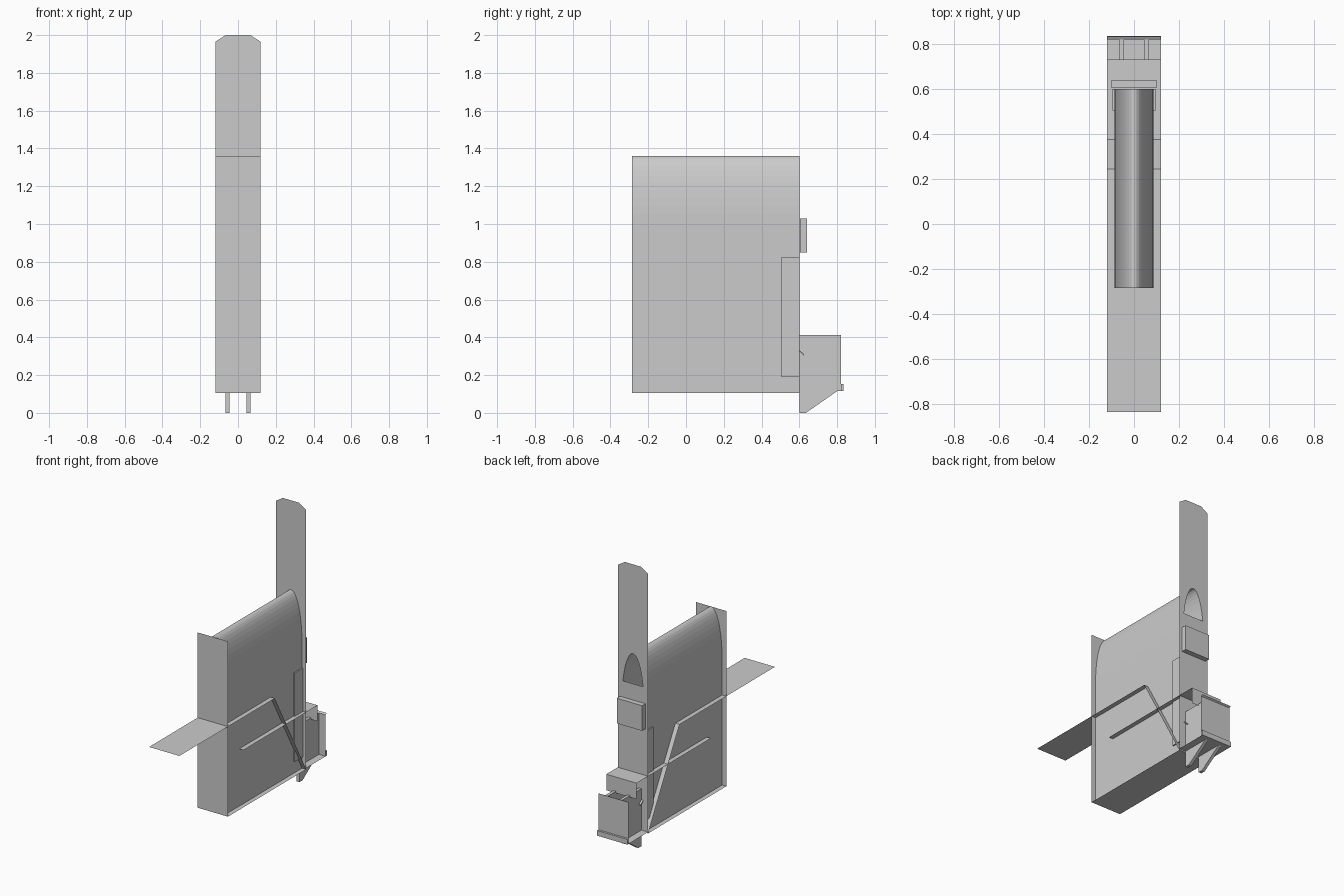
import bpy, bmesh, math

if "Cube" in bpy.data.objects:
    bpy.data.objects.remove(bpy.data.objects["Cube"])

grey = bpy.data.materials.new("plain_grey")
grey.diffuse_color = (0.6, 0.6, 0.6, 1)
grey.use_nodes = True
grey.node_tree.nodes["Principled BSDF"].inputs["Base Color"].default_value = grey.diffuse_color

W = 0.12              # half width of the sheets
FRONT, BACK = -0.285, 0.6
BASE = 0.105


def finish(name, bm):
    bmesh.ops.recalc_face_normals(bm, faces=bm.faces)
    me = bpy.data.meshes.new(name)
    bm.to_mesh(me)
    bm.free()
    me.materials.append(grey)
    ob = bpy.data.objects.new(name, me)
    bpy.context.collection.objects.link(ob)
    return ob


def box(name, x, y, z):
    """Box from (low, high) pairs."""
    bm = bmesh.new()
    bmesh.ops.create_cube(bm, size=1)
    for v in bm.verts:
        for i, (lo, hi) in enumerate((x, y, z)):
            v.co[i] = hi if v.co[i] > 0 else lo
    return finish(name, bm)


def sheet(name, path, half=W):
    """Thin folded sheet: a (y, z) path swept across the width."""
    bm = bmesh.new()
    rows = [[bm.verts.new((x, y, z)) for x in (-half, half)] for y, z in path]
    for a, b in zip(rows, rows[1:]):
        bm.faces.new((a[0], a[1], b[1], b[0]))
    return finish(name, bm)


def side_plate(name, profile, x0, x1):
    """(y, z) profile extruded between two x positions."""
    bm = bmesh.new()
    f = bm.faces.new([bm.verts.new((x0, y, z)) for y, z in profile])
    ext = bmesh.ops.extrude_face_region(bm, geom=[f])["geom"]
    for v in ext:
        if isinstance(v, bmesh.types.BMVert):
            v.co.x = x1
    return finish(name, bm)


def arch(spring, t):
    return 0.087 * math.cos(t), spring + (1.36 - spring) * math.sin(t)


# Main body: open tube with a tall rounded top
SPRING = 1.0
N = 24
profile = [(0.087, BASE)] + [arch(SPRING, math.pi * i / N) for i in range(N + 1)]
profile.append((-0.087, BASE))
bm = bmesh.new()
rings = [[bm.verts.new((x, y, z)) for y in (FRONT, BACK)] for x, z in profile]
for a, b in zip(rings, rings[1:]):
    bm.faces.new((a[0], a[1], b[1], b[0]))
finish("arched_body", bm)

# Tall back plate with clipped corners and an arched opening
t0 = math.asin((1.145 - SPRING) / (1.36 - SPRING))
hole = [arch(SPRING, t0 + (math.pi - 2 * t0) * i / 18) for i in range(19)]
outline = [(-W, BASE), (W, BASE), (W, 1.965), (0.065, 2.0), (-0.065, 2.0), (-W, 1.965)]
bm = bmesh.new()
edges = []
for loop in (outline, hole):
    vs = [bm.verts.new((x, BACK, z)) for x, z in loop]
    edges += [bm.edges.new((vs[i - 1], vs[i])) for i in range(len(vs))]
bmesh.ops.triangle_fill(bm, use_beauty=True, edges=edges, normal=(0, 1, 0))
finish("back_plate", bm)

# Front plate and floor
sheet("front_plate", [(FRONT, BASE), (FRONT, 1.36)])
sheet("floor", [(FRONT, BASE), (BACK, BASE)])

# Front flap running through the body, then sloping down to the back
sheet("front_flap_and_ramp", [(-0.835, 0.75), (0.245, 0.75), (BACK, BASE)])

# Lower shelf with a hood folded down behind the back plate
sheet("shelf_and_hood", [(-0.11, 0.515), (0.73, 0.515), (0.73, 0.40)])

# Inner block and rear block
box("inner_block", (-0.096, 0.096), (0.505, BACK), (0.19, 0.825))
box("rear_block", (-0.1, 0.1), (0.603, 0.64), (0.85, 1.03))

# Rear tray: floor, lip and upright panel with a turned-out top edge
sheet("tray_floor", [(BACK, 0.115), (0.835, 0.115)])
box("tray_lip", (-W, W), (0.82, 0.835), (0.115, 0.152))
sheet("tray_panel", [(0.82, 0.115), (0.82, 0.412), (0.833, 0.42)])

# Pair of side brackets that form the tray walls and the feet
bracket = [(BACK, 0), (0.635, 0), (0.8, 0.115), (0.82, 0.115), (0.82, 0.412), (BACK, 0.412)]
for side, s in (("left", -1), ("right", 1)):
    side_plate(side + "_bracket", bracket, s * 0.045, s * 0.067)

# Small sloping strip inside the tray
side_plate("sloping_strip", [(BACK, 0.333), (0.625, 0.31), (0.625, 0.303), (BACK, 0.326)], -0.08, 0.08)
